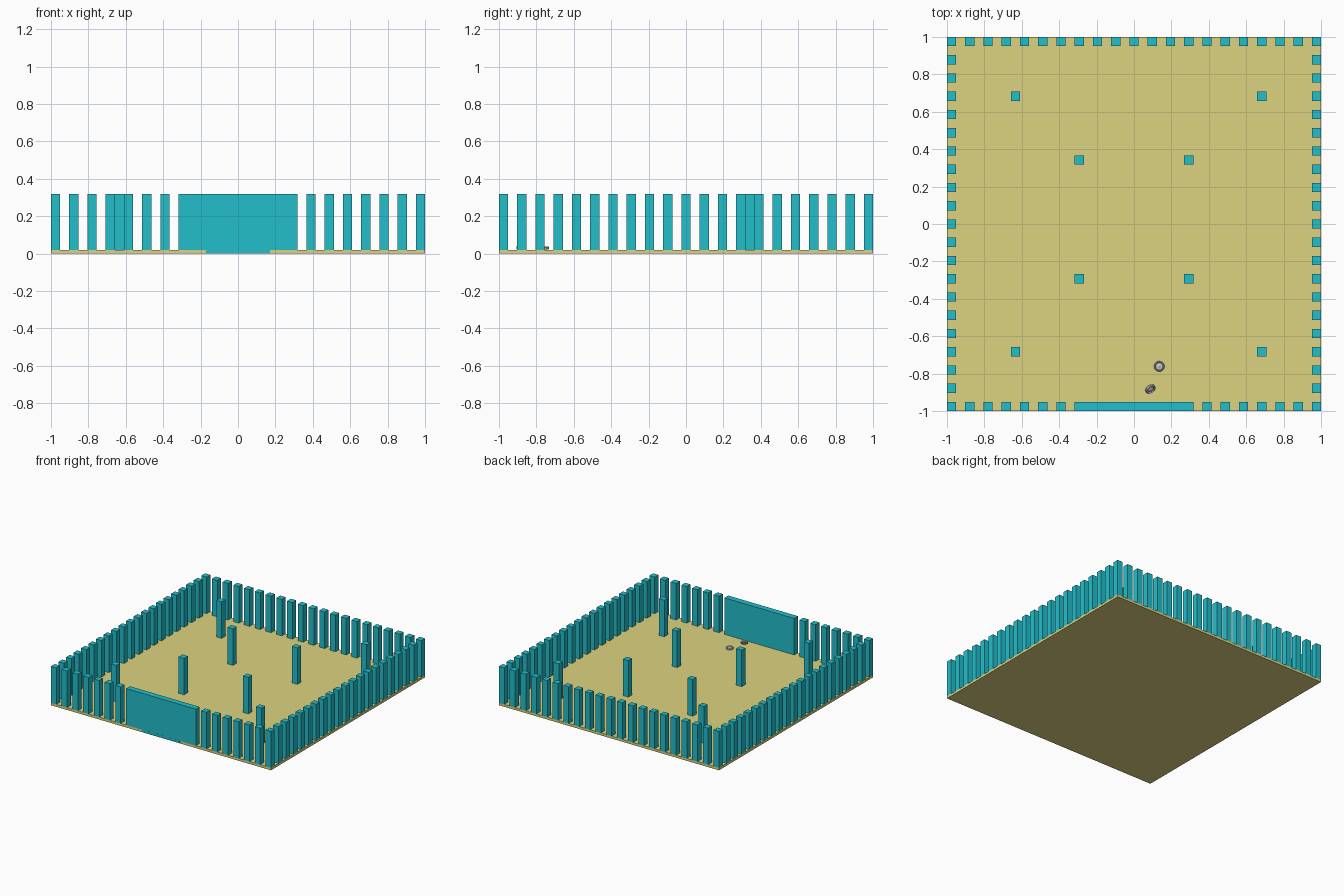
import bpy, bmesh, math
from mathutils import Matrix, Vector

if "Cube" in bpy.data.objects:
    bpy.data.objects.remove(bpy.data.objects["Cube"])

U = 2 / 41            # grid cell: one post width
FLOOR, TOP = 0.02, 0.32


def material(name, rgb):
    m = bpy.data.materials.new(name)
    m.diffuse_color = (*rgb, 1)
    m.use_nodes = True
    m.node_tree.nodes["Principled BSDF"].inputs["Base Color"].default_value = m.diffuse_color
    return m


teal = material("teal", (0.016, 0.52, 0.60))
sand = material("sand", (0.72, 0.65, 0.215))


def box(name, x0, x1, y0, y1, z0, z1, mat):
    bm = bmesh.new()
    size = Matrix.Diagonal((x1 - x0, y1 - y0, z1 - z0, 1))
    mid = Matrix.Translation(((x0 + x1) / 2, (y0 + y1) / 2, (z0 + z1) / 2))
    bmesh.ops.create_cube(bm, size=1, matrix=mid @ size)
    me = bpy.data.meshes.new(name)
    bm.to_mesh(me)
    bm.free()
    me.materials.append(mat)
    ob = bpy.data.objects.new(name, me)
    bpy.context.collection.objects.link(ob)
    return ob


def post(name, i, j):
    x, y, h = i * U, j * U, U / 2
    box(name, x - h, x + h, y - h, y + h, FLOOR, TOP, teal)


# Floor slab
box("floor", -1, 1, -1, 1, 0, FLOOR, sand)

# Perimeter posts, leaving the front gap for the gate
for k in range(-20, 21, 2):
    post("back_post", k, 20)
    if abs(k) >= 8:
        post("front_post", k, -20)
    if abs(k) < 20:
        post("left_post", -20, k)
        post("right_post", 20, k)

# Gate panel and its sill, which reaches the ground
box("gate", -6.5 * U, 6.5 * U, -1, -1 + U, FLOOR, TOP, teal)
box("gate_sill", -3.5 * U, 3.5 * U, -1.0005, -1 + U, 0.0005, FLOOR, teal)

# Free-standing inner posts
for i, j in [(-13, 14), (14, 14), (-6, 7), (6, 7),
             (-6, -6), (6, -6), (-13, -14), (14, -14)]:
    post("inner_post", i, j)


# Small rimmed discs lying inside the gate
def disc(name, loc, rot):
    prof = [(0, -0.009), (0.022, -0.009), (0.028, -0.004), (0.028, 0.004),
            (0.023, 0.009), (0.018, 0.005), (0.010, 0.006), (0, 0.010)]
    bm = bmesh.new()
    vs = [bm.verts.new((r, 0, z)) for r, z in prof]
    es = [bm.edges.new(p) for p in zip(vs, vs[1:])]
    bmesh.ops.spin(bm, geom=vs + es, cent=(0, 0, 0), axis=(0, 0, 1),
                   angle=math.tau, steps=16)
    bmesh.ops.remove_doubles(bm, verts=bm.verts, dist=1e-5)
    bmesh.ops.recalc_face_normals(bm, faces=bm.faces)
    me = bpy.data.meshes.new(name)
    bm.to_mesh(me)
    bm.free()
    ob = bpy.data.objects.new(name, me)
    ob.location, ob.rotation_euler = loc, rot
    bpy.context.collection.objects.link(ob)


disc("flat_disc", (0.135, -0.761, 0.03), (0, 0, 0))
disc("tilted_disc", (0.087, -0.882, 0.042), (math.radians(45), 0, math.radians(35)))
